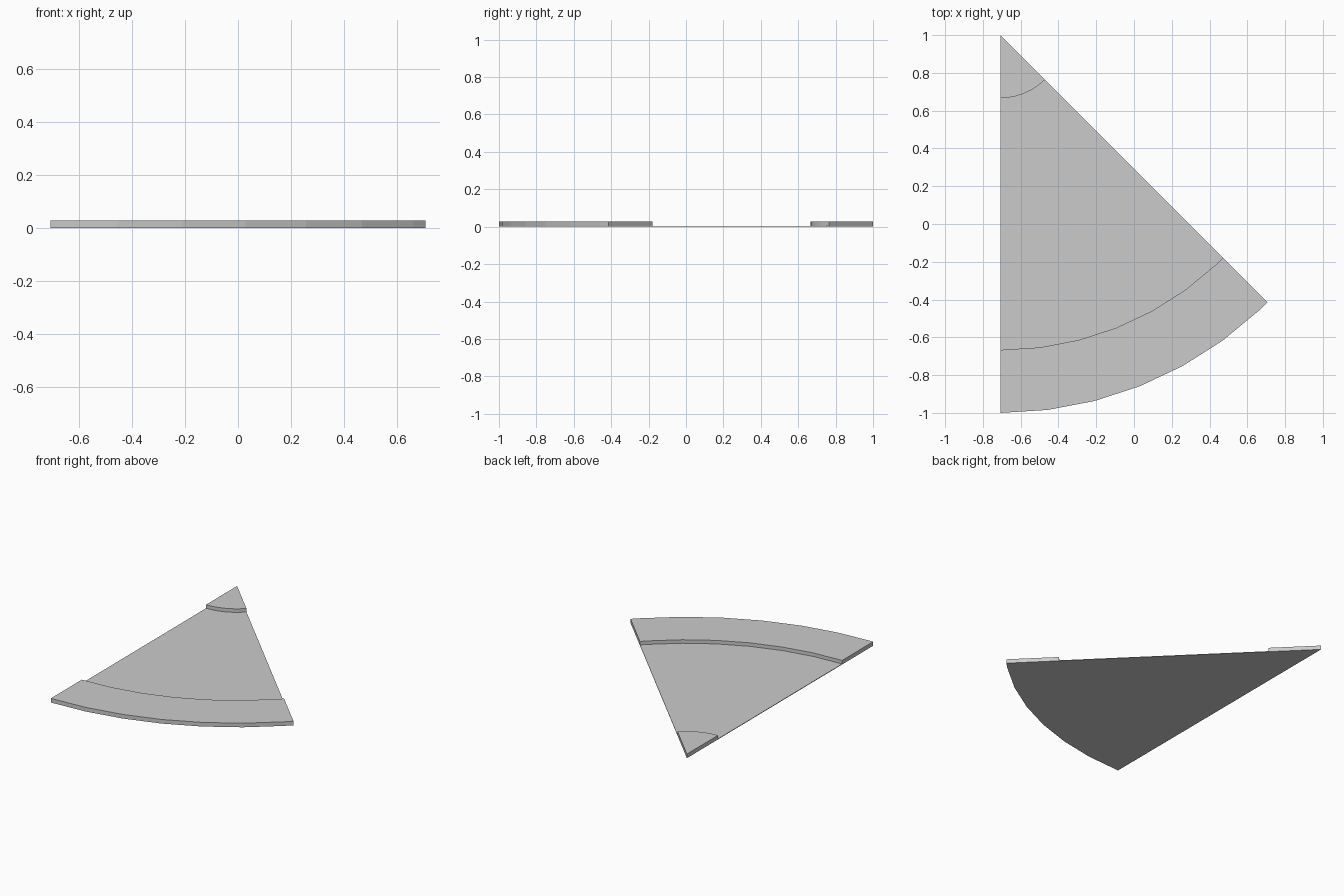
import bpy, bmesh
from math import sin, cos, radians

if "Cube" in bpy.data.objects:
    bpy.data.objects.remove(bpy.data.objects["Cube"])

R, H, T = 2.0, 0.028, 0.004           # radius, rim height, floor thickness
APEX = (-R * sin(radians(45)) / 2, R / 2)
ANGLES = [7.2 * i for i in range(7)] + [45]

# half section: raised hub, thin floor, raised outer rim
PROFILE = [(0, 0), (R, 0), (R, H), (R * 5 / 6, H), (R * 5 / 6, T),
           (R / 6, T), (R / 6, H), (0, H)]


def sweep_sector(name, profile, angles):
    bm = bmesh.new()
    rings = []
    for a in map(radians, angles):
        rings.append([bm.verts.new((APEX[0] + r * sin(a), APEX[1] - r * cos(a), z))
                      for r, z in profile])
    n = len(profile)
    for p, q in zip(rings, rings[1:]):
        for i in range(n - 1):
            j = i + 1
            bm.faces.new((p[i], p[j], q[j], q[i]))
    # straight cut sides
    bm.faces.new(rings[0])
    bm.faces.new(rings[-1])
    bmesh.ops.remove_doubles(bm, verts=bm.verts, dist=1e-5)
    bmesh.ops.recalc_face_normals(bm, faces=bm.faces)
    mesh = bpy.data.meshes.new(name)
    bm.to_mesh(mesh)
    bm.free()
    obj = bpy.data.objects.new(name, mesh)
    bpy.context.collection.objects.link(obj)
    return obj


sweep_sector("sector_plate", PROFILE, ANGLES)
